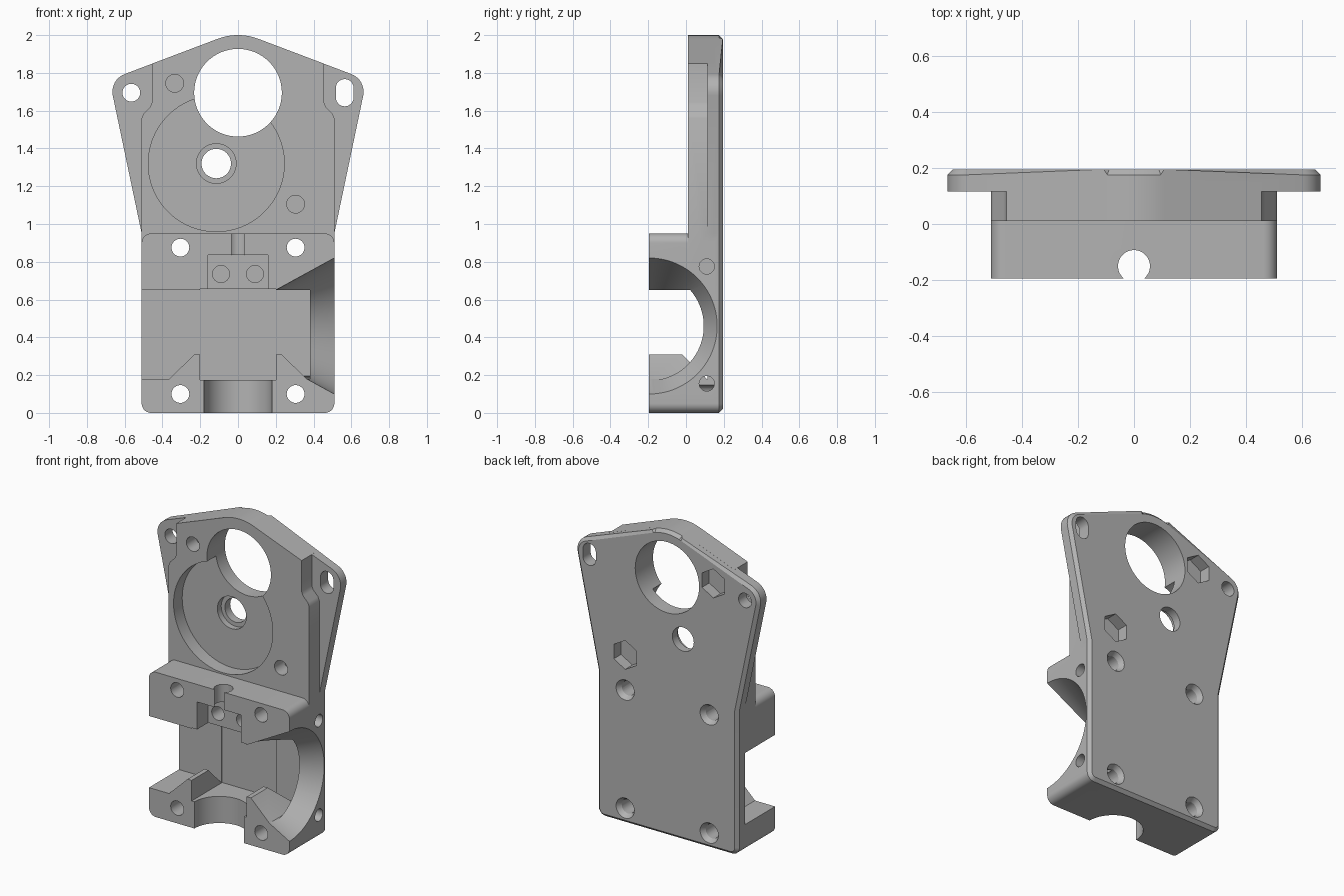
import bpy, bmesh
from math import sin, cos, radians, pi

if "Cube" in bpy.data.objects:
    bpy.data.objects.remove(bpy.data.objects["Cube"], do_unlink=True)

FRONT, BACK, STEP = -0.195, 0.195, 0.115

grey = bpy.data.materials.new("grey_plastic")
grey.use_nodes = True
grey.diffuse_color = (0.45, 0.45, 0.45, 1)
grey.node_tree.nodes["Principled BSDF"].inputs["Base Color"].default_value = (0.45, 0.45, 0.45, 1)


def arc(cx, cz, r, a0, a1, n=8):
    return [(cx + r * cos(radians(a0 + (a1 - a0) * i / n)),
             cz + r * sin(radians(a0 + (a1 - a0) * i / n))) for i in range(n + 1)]


def mirrored(half):
    """Close a right-hand outline with its reflection in x."""
    return half + [(-x, z) for x, z in reversed(half) if abs(x) > 1e-5]


def add_mesh(name, bm):
    bmesh.ops.recalc_face_normals(bm, faces=bm.faces)
    mesh = bpy.data.meshes.new(name)
    bm.to_mesh(mesh)
    bm.free()
    ob = bpy.data.objects.new(name, mesh)
    bpy.context.collection.objects.link(ob)
    mesh.materials.append(grey)
    return ob


def prism(name, outline, y0, y1, chamfer=0):
    """Extrude an x-z outline along y, optionally chamfering the rear rim."""
    bm = bmesh.new()
    face = bm.faces.new([bm.verts.new((x, y0, z)) for x, z in outline])
    new = bmesh.ops.extrude_face_region(bm, geom=[face])["geom"]
    for v in new:
        if isinstance(v, bmesh.types.BMVert):
            v.co.y = y1
    if chamfer:
        rim = [e for e in bm.edges if all(abs(v.co.y - y1) < 1e-5 for v in e.verts)]
        bmesh.ops.bevel(bm, geom=rim, offset=chamfer, segments=1, affect='EDGES')
    return add_mesh(name, bm)


def box(x0, x1, y0, y1, z0, z1):
    return prism("cutter", [(x0, z0), (x1, z0), (x1, z1), (x0, z1)], y0, y1)


def rod(axis, centre, start, end, r, r2=None, sides=48):
    """Cylinder or cone along an axis; centre gives the other two coordinates."""
    mid = (start + end) / 2
    a, b = centre
    loc = {"x": (mid, a, b), "y": (a, mid, b), "z": (a, b, mid)}[axis]
    rot = {"x": (0, pi / 2, 0), "y": (-pi / 2, 0, 0), "z": (0, 0, 0)}[axis]
    bpy.ops.mesh.primitive_cone_add(vertices=sides, radius1=r, radius2=r if r2 is None else r2,
                                    depth=end - start, location=loc, rotation=rot)
    ob = bpy.context.object
    ob.data.materials.append(grey)
    return ob


def combine(target, tool, operation='DIFFERENCE'):
    tool.hide_render = True
    mod = target.modifiers.new("join", 'BOOLEAN')
    mod.operation, mod.solver, mod.object = operation, 'EXACT', tool
    bpy.context.view_layer.objects.active = target
    bpy.ops.object.modifier_apply(modifier=mod.name)
    bpy.data.objects.remove(tool, do_unlink=True)


# Outlines shared by the layers
foot = arc(0.46, 0.05, 0.05, -90, 0)
crown = arc(0, 1.695, 0.305, 69.3, 90)
plate_outline = mirrored(foot + [(0.51, 0.95)] + arc(0.565, 1.7, 0.1, -12, 69.3) + crown)
body_outline = mirrored([(0.51, 0.5), (0.51, 1.56), (0.5, 1.585), (0.465, 1.62),
                         (0.455, 1.645), (0.455, 1.849)] + crown)
block_outline = mirrored(foot + arc(0.46, 0.9, 0.05, 0, 90))

# Back plate, raised upper body and deep lower block
housing = prism("mount_housing", plate_outline, STEP, BACK, 0.02)
combine(housing, prism("upper_body", body_outline, 0.01, 0.15), 'UNION')
combine(housing, prism("lower_block", block_outline, FRONT, 0.15), 'UNION')

# Cross slot, deeper central bay and flared side duct
combine(housing, box(-0.6, 0.38, -0.3, STEP, 0.18, 0.65))
combine(housing, box(-0.2, 0.2, -0.3, 0.122, 0.175, 0.655))
combine(housing, rod("x", (FRONT, 0.46), 0.15, 0.55, 0.163, 0.382, 96))

# Tapered ridges on the lower jaw
for s in (-1, 1):
    bm = bmesh.new()
    for x_out, y_end, z in ((0.385, 0.13, 0.16), (0.23, -0.02, 0.31)):
        for x in (0.2, x_out):
            for y in (FRONT, y_end):
                bm.verts.new((s * x, y, z))
    bmesh.ops.convex_hull(bm, input=bm.verts)
    bmesh.ops.dissolve_limit(bm, angle_limit=0.01, verts=bm.verts, edges=bm.edges)
    combine(housing, add_mesh("ridge", bm), 'UNION')

# Upper jaw pocket, its blind holes and the vertical passages
combine(housing, box(-0.16, 0.16, -0.3, -0.08, 0.6, 0.835))
for s in (-1, 1):
    combine(housing, rod("y", (s * 0.09, 0.735), -0.15, 0.06, 0.045))
combine(housing, rod("z", (0, -0.15), 0.75, 1.1, 0.057))
combine(housing, rod("z", (0, FRONT), -0.1, 0.25, 0.18))

# Four countersunk mounting holes
for x in (-0.305, 0.305):
    for z in (0.1, 0.875):
        combine(housing, rod("y", (x, z), -0.4, 0.4, 0.047))
        combine(housing, rod("y", (x, z), 0.16, 0.21, 0.045, 0.075))

# Side screw holes beside the duct
for z in (0.155, 0.775):
    combine(housing, rod("x", (0.11, z), 0.3, 0.6, 0.04))

# Round recess, shaft hole and main bore
combine(housing, rod("y", (-0.115, 1.32), -0.1, 0.1, 0.36, sides=96))
combine(housing, rod("y", (-0.115, 1.32), 0, 0.14, 0.105))
combine(housing, rod("y", (-0.115, 1.32), 0, 0.4, 0.078))
combine(housing, rod("y", (0, 1.695), -0.1, 0.4, 0.232, sides=96))

# Bolt holes with hexagonal nut traps behind
for x, z in ((-0.335, 1.745), (0.305, 1.105)):
    combine(housing, rod("y", (x, z), -0.1, 0.11, 0.047))
    combine(housing, rod("y", (x, z), 0.12, 0.3, 0.095, sides=6))

# Ear hole and ear slot
combine(housing, rod("y", (-0.565, 1.695), 0, 0.4, 0.047))
slot = arc(0.565, 1.72, 0.047, 0, 180, 16) + arc(0.565, 1.67, 0.047, 180, 360, 16)
combine(housing, prism("ear_slot", slot, 0, 0.4))

# Smooth the round walls and keep the corners crisp
bpy.ops.object.select_all(action='DESELECT')
housing.select_set(True)
bpy.context.view_layer.objects.active = housing
bpy.ops.object.shade_smooth_by_angle(angle=radians(25))
